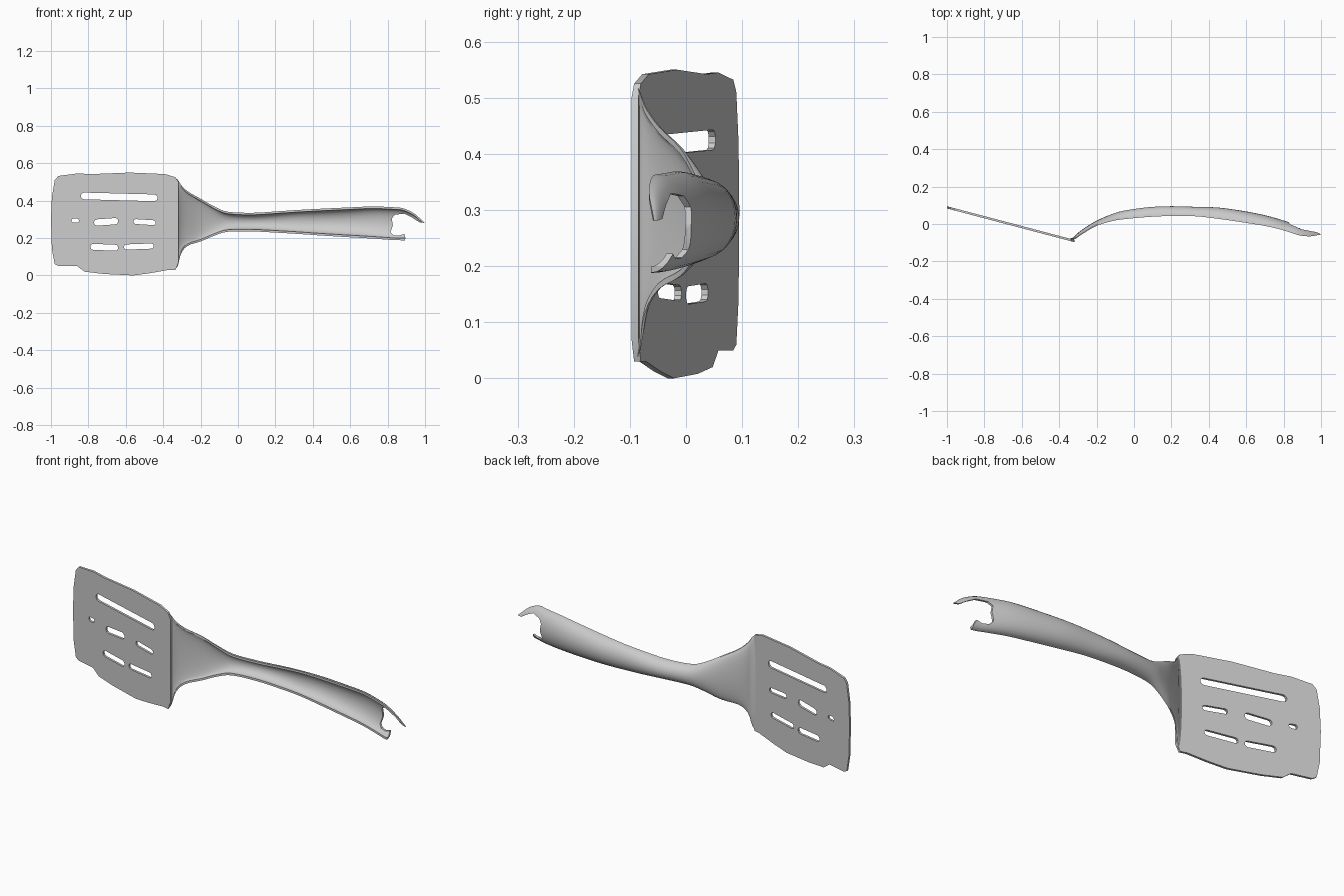
import bpy, bmesh, math

if "Cube" in bpy.data.objects:
    bpy.data.objects.remove(bpy.data.objects["Cube"])


def make_object(name, bm):
    bmesh.ops.recalc_face_normals(bm, faces=bm.faces)
    mesh = bpy.data.meshes.new(name)
    bm.to_mesh(mesh)
    bm.free()
    ob = bpy.data.objects.new(name, mesh)
    bpy.context.collection.objects.link(ob)
    return ob


def prism(name, outline, y0, y1):
    """Extrude an x-z outline along y."""
    bm = bmesh.new()
    a = [bm.verts.new((x, y0, z)) for x, z in outline]
    b = [bm.verts.new((x, y1, z)) for x, z in outline]
    bm.faces.new(a)
    bm.faces.new(b[::-1])
    n = len(a)
    for i in range(n):
        bm.faces.new((a[i], b[i], b[(i + 1) % n], a[(i + 1) % n]))
    return make_object(name, bm)


def cut(target, cutter):
    mod = target.modifiers.new("cut", 'BOOLEAN')
    mod.operation = 'DIFFERENCE'
    mod.solver = 'EXACT'
    mod.object = cutter
    bpy.context.view_layer.objects.active = target
    bpy.ops.object.modifier_apply(modifier=mod.name)
    bpy.data.objects.remove(cutter, do_unlink=True)


def smooth(ob):
    bpy.ops.object.select_all(action='DESELECT')
    ob.select_set(True)
    bpy.context.view_layer.objects.active = ob
    bpy.ops.object.shade_smooth_by_angle(angle=math.radians(35))


def slot(x0, z0, x1, z1, r):
    """Rounded slot outline running from x0 to x1."""
    pts = []
    for cx, cz, start in ((x1 - r, z1, -90), (x0 + r, z0, 90)):
        for k in range(6):
            a = math.radians(start + 36 * k)
            pts.append((cx + r * math.cos(a), cz + r * math.sin(a)))
    return pts


# Blade: worn rounded rectangle with three rows of slots, tilted afterwards
blade = prism("blade", [
    (-1.0, .30), (-.995, .14), (-.98, .06), (-.96, .05), (-.86, .05), (-.82, .02),
    (-.72, .008), (-.56, .0), (-.47, .012), (-.37, .03), (-.335, .03), (-.318, .07),
    (-.318, .5), (-.335, .525), (-.39, .542), (-.58, .55), (-.78, .542), (-.86, .545),
    (-.96, .532), (-.98, .51), (-.995, .42)], -.006, .006)
for s in [(-.84, .425, -.43, .415, .018),
          (-.89, .293, -.85, .293, .011), (-.77, .283, -.64, .29, .017),
          (-.56, .288, -.44, .282, .013),
          (-.79, .153, -.64, .148, .016), (-.61, .152, -.45, .157, .014)]:
    cut(blade, prism("slot_cutter", slot(*s), -.1, .1))
for v in blade.data.vertices:
    v.co.y += .089 - .264 * (v.co.x + 1)
smooth(blade)

# Neck and handle: one U-shaped channel, open to the front
# x, rim y, back y, low z, high z
stations = [
    (-.345, -.09, -.079, .03, .525), (-.322, -.083, -.07, .05, .512),
    (-.305, -.074, -.052, .115, .485), (-.27, -.05, -.025, .158, .45),
    (-.2, -.01, .018, .182, .41), (-.12, .015, .052, .215, .365),
    (-.05, .026, .072, .234, .34), (.08, .038, .09, .235, .335),
    (.2, .043, .095, .229, .342), (.32, .042, .092, .222, .35),
    (.45, .028, .088, .213, .357), (.6, .006, .067, .204, .364),
    (.72, -.014, .042, .197, .369), (.82, -.04, .012, .19, .365),
    (.88, -.06, -.01, .188, .36), (.94, -.066, -.03, .19, .333),
    (.98, -.06, -.04, .2, .298), (1.0, -.057, -.046, .2, .28)]


def spline(p, t):
    i = min(int(t), len(p) - 2)
    u = t - i
    q = [p[max(0, min(len(p) - 1, i + d))] for d in (-1, 0, 1, 2)]
    return [.5 * (2 * b + (c - a) * u + (2 * a - 5 * b + 4 * c - d) * u * u
                  + (3 * b - a - 3 * c + d) * u ** 3) for a, b, c, d in zip(*q)]


bm = bmesh.new()
rings, arc, thick = [], 14, .011
for k in range((len(stations) - 1) * 3 + 1):
    x, rim, back, lo, hi = spline(stations, k / 3)
    ring = []
    for inset in (0, thick):
        row = []
        for j in range(arc + 1):
            a = math.pi * j / arc
            row.append(bm.verts.new((x, rim + (back - rim - inset) * math.sin(a),
                                     (lo + hi) / 2 + ((hi - lo) / 2 - inset) * math.cos(a))))
        ring += row if inset == 0 else row[::-1]
    rings.append(ring)
for a, b in zip(rings, rings[1:]):
    for i in range(len(a)):
        j = (i + 1) % len(a)
        bm.faces.new((a[i], a[j], b[j], b[i]))
for ring in (rings[0], rings[-1]):
    for i in range(arc):
        bm.faces.new((ring[i], ring[i + 1], ring[-2 - i], ring[-1 - i]))
handle = make_object("handle", bm)

# Broken hanging hole: leaves a long upper hook and a short lower prong
cut(handle, prism("hole_cutter", [
    (.815, .23), (.828, .27), (.822, .305), (.84, .325), (.89, .33), (.93, .31),
    (.97, .284), (1.1, .268), (1.1, .1), (.875, .1), (.895, .2), (.89, .222),
    (.86, .213), (.83, .215)], -.3, .3))
smooth(handle)
